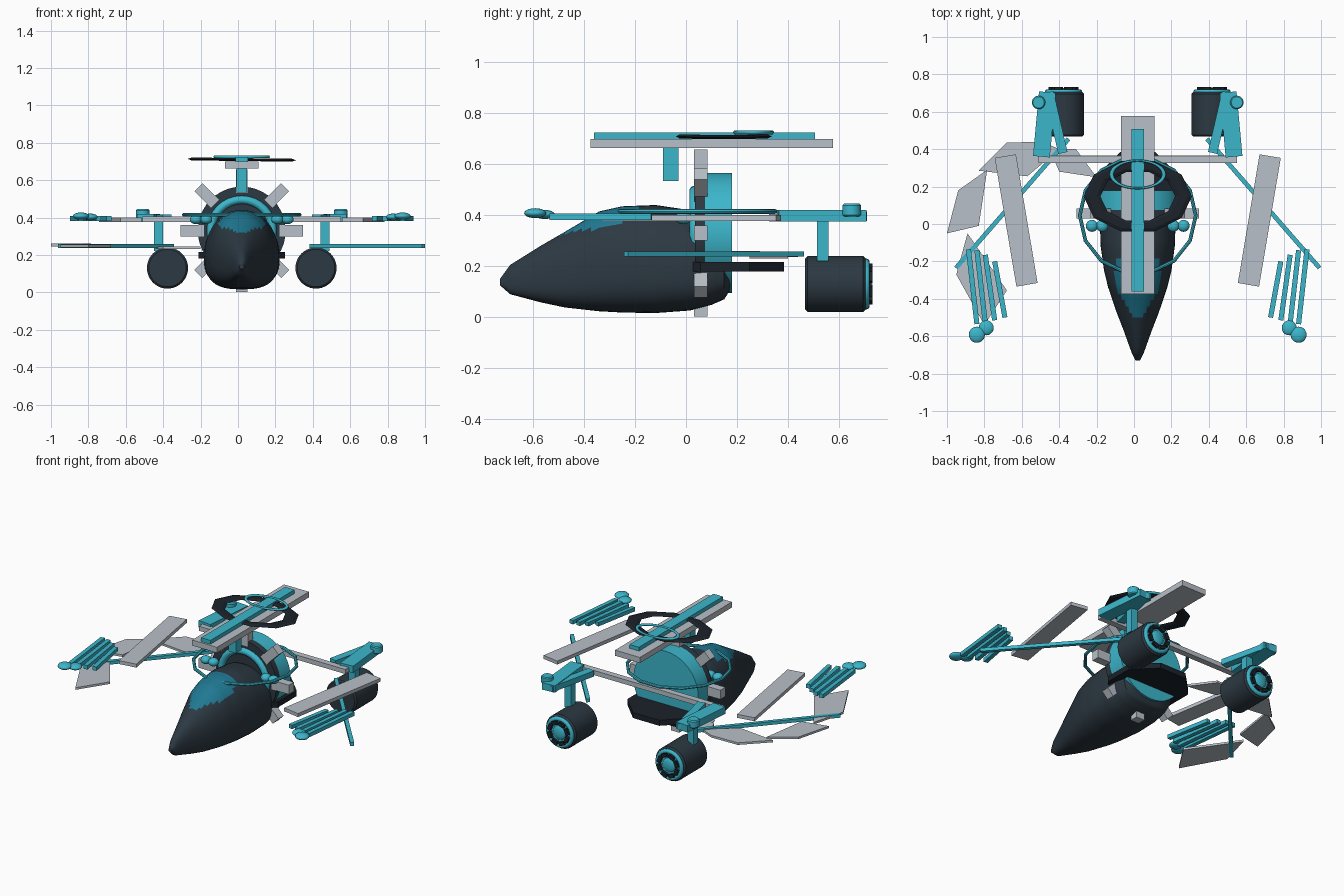
import bpy, bmesh, math
from mathutils import Vector

if "Cube" in bpy.data.objects:
    bpy.data.objects.remove(bpy.data.objects["Cube"])

CX = 0.02  # symmetry plane


def mat(name, col):
    m = bpy.data.materials.new(name)
    m.diffuse_color = (*col, 1)
    m.use_nodes = True
    m.node_tree.nodes["Principled BSDF"].inputs["Base Color"].default_value = m.diffuse_color
    return m


NAVY = mat("navy_hull", (0.025, 0.04, 0.054))
BLACK = mat("near_black", (0.011, 0.016, 0.023))
TEAL = mat("bright_teal", (0.045, 0.47, 0.60))
GREY = mat("light_grey", (0.48, 0.53, 0.58))
GLASS = mat("canopy_blue", (0.014, 0.19, 0.29))


def finish(name, m, smooth=False):
    o = bpy.context.object
    o.name = name
    o.data.materials.append(m)
    if smooth:
        bpy.ops.object.shade_smooth_by_angle(angle=math.radians(40))
    return o


def bevel(o, w):
    b = o.modifiers.new("edge_bevel", 'BEVEL')
    b.width, b.segments = w, 1


def box(name, lo, hi, m):
    c = [(a + b) / 2 for a, b in zip(lo, hi)]
    bpy.ops.mesh.primitive_cube_add(size=1, location=c)
    bpy.context.object.scale = [b - a for a, b in zip(lo, hi)]
    return finish(name, m)


def bar(name, p, q, width, z0, z1, m, tip_z=0):
    """Flat bar running from p to q in plan."""
    p, q = Vector(p), Vector(q)
    c, d = (p + q) / 2, q - p
    bpy.ops.mesh.primitive_cube_add(size=1, location=(c.x, c.y, (z0 + z1) / 2),
                                    rotation=(0, 0, math.atan2(d.y, d.x)))
    bpy.context.object.scale = (d.length, width, z1 - z0)
    return finish(name, m)


def cyl_y(name, x, z, r, y0, y1, m, n=40):
    """Cylinder lying along y."""
    bpy.ops.mesh.primitive_cylinder_add(vertices=n, radius=r, depth=y1 - y0,
                                        location=(x, (y0 + y1) / 2, z),
                                        rotation=(math.pi / 2, 0, 0))
    return finish(name, m, True)


def torus(name, loc, R, r, m, seg=32, rot=(0, 0, 0), scale=(1, 1, 1), smooth=True, ms=10):
    bpy.ops.mesh.primitive_torus_add(location=loc, rotation=rot, major_radius=R,
                                     minor_radius=r, major_segments=seg, minor_segments=ms)
    bpy.context.object.scale = scale
    return finish(name, m, smooth)


def ball(name, loc, r, m, flat=1.0):
    bpy.ops.mesh.primitive_uv_sphere_add(segments=20, ring_count=12, radius=r, location=loc)
    bpy.context.object.scale.z = flat
    return finish(name, m, True)


def mesh_object(name, bm, mats):
    bmesh.ops.recalc_face_normals(bm, faces=bm.faces)
    me = bpy.data.meshes.new(name)
    bm.to_mesh(me)
    bm.free()
    o = bpy.data.objects.new(name, me)
    bpy.context.collection.objects.link(o)
    for m in mats:
        me.materials.append(m)
    bpy.ops.object.select_all(action='DESELECT')
    bpy.context.view_layer.objects.active = o
    o.select_set(True)
    return o


# Fuselage: lofted sections (y, bottom, top, half width)
STATIONS = [(-0.73, 0.125, 0.15, 0.012), (-0.69, 0.09, 0.205, 0.032),
            (-0.57, 0.058, 0.28, 0.075), (-0.475, 0.038, 0.335, 0.112),
            (-0.34, 0.023, 0.415, 0.158), (-0.25, 0.018, 0.435, 0.18),
            (-0.12, 0.016, 0.44, 0.198), (0.015, 0.026, 0.42, 0.203),
            (0.10, 0.048, 0.38, 0.195), (0.15, 0.07, 0.34, 0.18), (0.175, 0.11, 0.29, 0.14)]
N, SUB = 48, 4
bm = bmesh.new()
rings = []
for i, a in enumerate(STATIONS):
    b = STATIONS[min(i + 1, len(STATIONS) - 1)]
    for k in range(SUB if a != b else 1):
        y, zb, zt, w = [u + (v - u) * k / SUB for u, v in zip(a, b)]
        zm = zb + (zt - zb) * 0.42
        ring = []
        for j in range(N):
            t = 2 * math.pi * j / N
            c, s = math.cos(t), math.sin(t)
            e = 2 / 2.1 if s > 0 else 2 / 2.8
            px = w * math.copysign(abs(c) ** e, c)
            pz = zm + (zt - zm if s > 0 else zm - zb) * math.copysign(abs(s) ** e, s)
            ring.append(bm.verts.new((CX + px, y, pz)))
        rings.append(ring)
for r0, r1 in zip(rings, rings[1:]):
    for j in range(N):
        f = bm.faces.new((r0[j], r0[(j + 1) % N], r1[(j + 1) % N], r1[j]))
        c = f.calc_center_median()
        # canopy region
        if -0.49 < c.y < -0.19 and c.z > 0.325 + 0.22 * (c.y + 0.48):
            f.material_index = 1
bm.faces.new(rings[0])
bm.faces.new(rings[-1])
mesh_object("fuselage", bm, [NAVY, GLASS])
bpy.ops.object.shade_smooth_by_angle(angle=math.radians(40))

# Rear disc with dark face, collar ring and radial spokes
HZ = 0.33
cyl_y("disc_front", CX, HZ, 0.235, 0.035, 0.075, NAVY)
cyl_y("disc_rear", CX, HZ, 0.235, 0.075, 0.18, TEAL)
torus("collar_ring", (CX, 0.035, HZ), 0.165, 0.022, TEAL, rot=(math.pi / 2, 0, 0))
for i in range(8):
    a = i * math.pi / 4
    r = 0.265
    bpy.ops.mesh.primitive_cube_add(size=1, rotation=(0, -a, 0),
                                    location=(CX + r * math.cos(a), 0.057, HZ + r * math.sin(a)))
    bpy.context.object.scale = (0.125, 0.053, 0.06)
    finish(f"spoke_{i}", GREY)

# Octagonal tail plate
bpy.ops.mesh.primitive_cylinder_add(vertices=8, radius=0.25, depth=0.036,
                                    location=(CX, 0.153, 0.198), rotation=(0, 0, math.pi / 8))
finish("tail_plate", BLACK)

# Top beam assembly
bevel(box("top_beam", (-0.07, -0.375, 0.663), (0.11, 0.577, 0.70), GREY), 0.005)
box("top_strip", (CX - 0.034, -0.362, 0.70), (CX + 0.034, 0.507, 0.725), TEAL)
box("top_pylon", (CX - 0.027, -0.09, 0.535), (CX + 0.027, -0.03, 0.665), TEAL)
torus("top_ring_dark", (CX, 0.148, 0.71), 0.245, 0.045, BLACK, seg=10, ms=6,
      scale=(1, 0.68, 0.2), rot=(0, 0.012, 0), smooth=False)
torus("top_ring_teal", (CX, 0.265, 0.725), 0.14, 0.011, TEAL, scale=(1, 0.53, 0.7))

# Halo ring around the hull and rear crossbar
torus("halo_ring", (CX, 0.045, 0.415), 0.31, 0.01, TEAL, seg=14, ms=8)
bevel(box("rear_crossbar", (-0.51, 0.325, 0.375), (0.55, 0.365, 0.405), GREY), 0.004)

# Rods of the wingtip fans: (inner end, outer end)
FAN = [((0.765, -0.20), (0.71, -0.50)), ((0.815, -0.165), (0.765, -0.515)),
       ((0.86, -0.14), (0.815, -0.53)), ((0.905, -0.135), (0.86, -0.535))]

for s, side in ((-1, "left"), (1, "right")):
    X = lambda v: CX + s * v
    # Engine
    ex, ez = X(0.397), 0.13
    bevel(cyl_y(f"engine_{side}", ex, ez, 0.11, 0.467, 0.705, NAVY), 0.01)
    torus(f"engine_rim_{side}", (ex, 0.707, ez), 0.086, 0.014, TEAL, rot=(math.pi / 2, 0, 0))
    cyl_y(f"engine_back_{side}", ex, ez, 0.085, 0.70, 0.715, TEAL)
    for i in range(8):
        a = (i + 0.5) * math.pi / 4
        bpy.ops.mesh.primitive_cube_add(size=1, rotation=(0, -a, 0), location=(
            ex + 0.066 * math.cos(a), 0.717, ez + 0.066 * math.sin(a)))
        bpy.context.object.scale = (0.024, 0.03, 0.04)
        finish(f"engine_vane_{side}_{i}", BLACK)
    h = ball(f"engine_hub_{side}", (ex, 0.712, ez), 0.046, TEAL)
    h.scale = (1, 0.35, 1)
    # Engine pylon and bracket
    box(f"engine_pylon_{side}", (X(0.445) - 0.023, 0.514, 0.22), (X(0.445) + 0.023, 0.56, 0.40), TEAL)
    bar(f"bracket_main_{side}", (X(0.515), 0.36), (X(0.483), 0.705), 0.09, 0.375, 0.42, TEAL)
    bar(f"bracket_brace_{side}", (X(0.40), 0.38), (X(0.475), 0.705), 0.05, 0.378, 0.415, TEAL)
    bpy.ops.mesh.primitive_cylinder_add(vertices=24, radius=0.036, depth=0.05,
                                        location=(X(0.53), 0.65, 0.42))
    bevel(finish(f"bracket_knob_{side}", TEAL, True), 0.006)
    # Wing plank and diagonal strut
    bevel(bar(f"wing_plank_{side}", (X(0.708), 0.363), (X(0.592), -0.325), 0.115, 0.377, 0.40, GREY), 0.004)
    bar(f"diagonal_strut_{side}", (X(0.37), 0.455), (X(0.972), -0.235), 0.024, 0.237, 0.258, TEAL)
    # Wingtip fan with end knobs
    for i, (p, q) in enumerate(FAN):
        bar(f"fan_rod_{side}_{i}", (X(p[0]), p[1]), (X(q[0]), q[1]), 0.027, 0.382, 0.407, TEAL)
    ball(f"fan_knob_inner_{side}", (X(0.81), -0.555, 0.403), 0.04, TEAL, 0.45)
    ball(f"fan_knob_outer_{side}", (X(0.86), -0.592, 0.408), 0.043, TEAL, 0.45)
    # Shoulder beads beside the hull
    ball(f"bead_inner_{side}", (X(0.19), -0.01, 0.39), 0.032, TEAL, 0.8)
    ball(f"bead_outer_{side}", (X(0.245), -0.01, 0.39), 0.032, TEAL, 0.8)

# Curved chain of plates on the left side only: (plan outline, height)
PLATES = [([(-0.45, 0.40), (-0.31, 0.40), (-0.20, 0.25), (-0.40, 0.28)], 0.238),
          ([(-0.83, 0.285), (-0.68, 0.435), (-0.49, 0.44), (-0.40, 0.40), (-0.57, 0.255)], 0.243),
          ([(-0.94, 0.18), (-0.785, 0.29), (-0.83, -0.01), (-1.0, -0.05)], 0.253),
          ([(-0.89, -0.05), (-0.68, -0.355), (-0.80, -0.54), (-0.95, -0.27)], 0.248)]
for i, (outline, z) in enumerate(PLATES):
    bm = bmesh.new()
    f = bm.faces.new([bm.verts.new((x, y, z - 0.007)) for x, y in outline])
    ext = bmesh.ops.extrude_face_region(bm, geom=[f])
    bmesh.ops.translate(bm, vec=(0, 0, 0.014),
                        verts=[v for v in ext["geom"] if isinstance(v, bmesh.types.BMVert)])
    mesh_object(f"side_plate_{i}", bm, [GREY])
